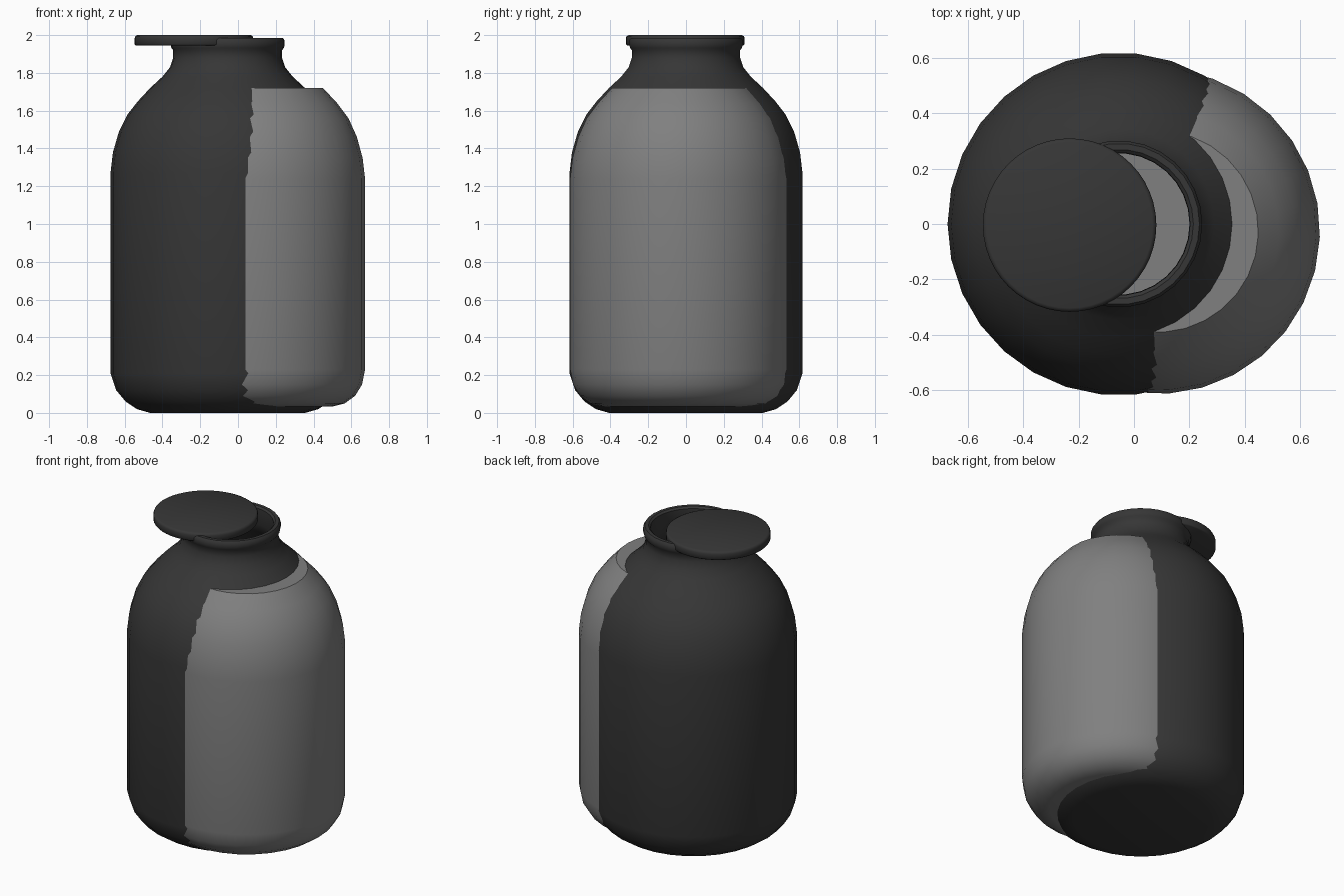
import bpy
import bmesh
import math

cube = bpy.data.objects.get("Cube")
if cube:
    bpy.data.objects.remove(cube, do_unlink=True)


def make_material(name, grey):
    mat = bpy.data.materials.new(name)
    mat.use_nodes = True
    colour = (grey, grey, grey, 1.0)
    mat.diffuse_color = colour
    bsdf = mat.node_tree.nodes["Principled BSDF"]
    bsdf.inputs["Base Color"].default_value = colour
    bsdf.inputs["Roughness"].default_value = 0.6
    return mat


def lathe(name, profile, centre, mat, sides=30, turn=0.0, sharp=35):
    """Revolve (radius, height) points; a zero radius closes the end."""
    bm = bmesh.new()
    rings = []
    for radius, z in profile:
        count = sides if radius else 1
        angles = [2 * math.pi * i / sides + turn for i in range(count)]
        rings.append([bm.verts.new((radius * math.cos(a), radius * math.sin(a), z))
                      for a in angles])
    for low, high in zip(rings, rings[1:]):
        for i in range(sides):
            j = (i + 1) % sides
            if len(low) == 1:
                bm.faces.new((low[0], high[j], high[i]))
            elif len(high) == 1:
                bm.faces.new((low[i], low[j], high[0]))
            else:
                bm.faces.new((low[i], low[j], high[j], high[i]))
    bmesh.ops.recalc_face_normals(bm, faces=bm.faces)
    mesh = bpy.data.meshes.new(name)
    bm.to_mesh(mesh)
    bm.free()
    mesh.materials.append(mat)
    obj = bpy.data.objects.new(name, mesh)
    obj.location = (centre[0], centre[1], 0)
    bpy.context.collection.objects.link(obj)
    bpy.ops.object.select_all(action="DESELECT")
    obj.select_set(True)
    bpy.context.view_layer.objects.active = obj
    bpy.ops.object.shade_smooth_by_angle(angle=math.radians(sharp))
    return obj


dark = make_material("dark grey", 0.037)
light = make_material("light grey", 0.215)

# Hollow bottle: base, wall, shoulder, neck, rolled lip, then the inner wall
bottle = [
    (0, 0), (0.41, 0), (0.48, 0.02), (0.54, 0.06), (0.59, 0.12), (0.62, 0.21),
    (0.62, 1.27), (0.607, 1.38), (0.575, 1.49), (0.53, 1.58), (0.475, 1.65),
    (0.41, 1.72), (0.345, 1.78), (0.305, 1.83), (0.288, 1.88), (0.288, 1.92),
    (0.298, 1.932), (0.302, 1.95), (0.302, 1.972), (0.292, 1.986),
    (0.27, 1.986), (0.258, 1.975), (0.256, 1.87), (0.29, 1.8), (0.39, 1.7),
    (0.55, 1.48), (0.59, 1.27), (0.59, 0.21), (0.4, 0.03), (0, 0.03),
]
lathe("bottle", bottle, (-0.055, 0), dark, sharp=40)

# Offset label body with a flat top, showing on one side of the bottle
label = [
    (0, 0.035), (0.42, 0.035), (0.48, 0.05), (0.535, 0.09), (0.572, 0.15),
    (0.588, 0.23), (0.588, 1.24), (0.575, 1.35), (0.545, 1.46), (0.5, 1.56),
    (0.44, 1.64), (0.365, 1.72), (0, 1.72),
]
lathe("side_label", label, (0.085, -0.027), light, turn=math.radians(-2))

# Lid slid sideways off the opening
lid = [
    (0, 1.945), (0.308, 1.945), (0.314, 1.952), (0.314, 1.985),
    (0.31, 1.995), (0.3, 2.0), (0, 2.0),
]
lathe("lid", lid, (-0.233, -0.004), dark, sides=48, sharp=50)
